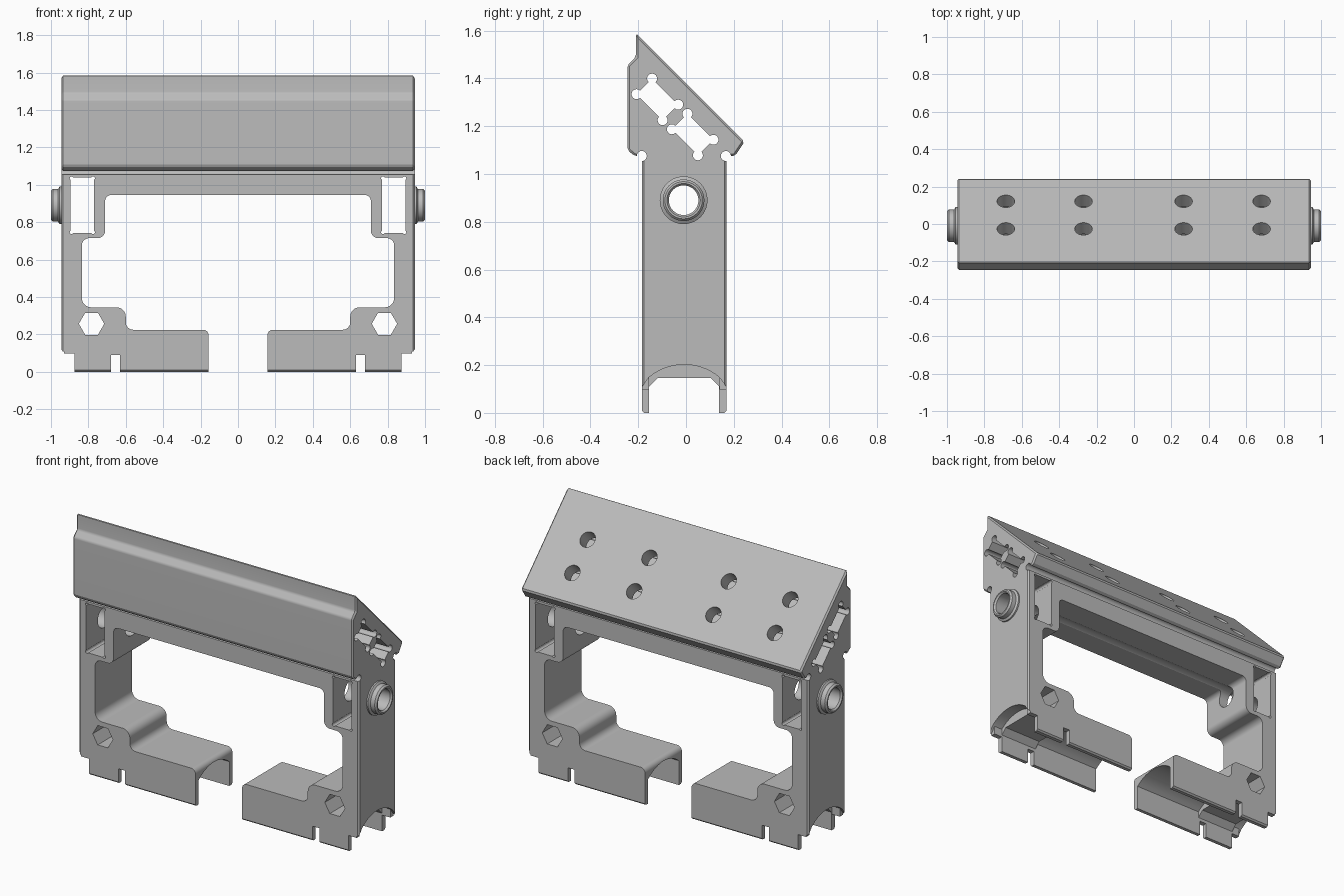
import bpy, bmesh, math
from mathutils import Vector

if "Cube" in bpy.data.objects:
    bpy.data.objects.remove(bpy.data.objects["Cube"], do_unlink=True)

grey = bpy.data.materials.new("plain grey")
grey.use_nodes = True
colour = (0.5, 0.5, 0.5, 1)
grey.diffuse_color = colour
grey.node_tree.nodes["Principled BSDF"].inputs["Base Color"].default_value = colour


def make(name, bm):
    bmesh.ops.recalc_face_normals(bm, faces=bm.faces)
    mesh = bpy.data.meshes.new(name)
    bm.to_mesh(mesh)
    bm.free()
    obj = bpy.data.objects.new(name, mesh)
    obj.data.materials.append(grey)
    bpy.context.collection.objects.link(obj)
    return obj


def prism(name, points, axis, lo, hi):
    """Extrude a closed profile along x (y, z points) or y (x, z points)."""
    bm = bmesh.new()
    place = lambda u, v: (lo, u, v) if axis == "x" else (u, lo, v)
    face = bm.faces.new([bm.verts.new(place(u, v)) for u, v in points])
    out = bmesh.ops.extrude_face_region(bm, geom=[face])
    verts = [g for g in out["geom"] if isinstance(g, bmesh.types.BMVert)]
    step = hi - lo
    bmesh.ops.translate(bm, verts=verts, vec=(step, 0, 0) if axis == "x" else (0, step, 0))
    return make(name, bm)


def rod(name, start, end, radius, sides=32):
    start, end = Vector(start), Vector(end)
    side = (end - start).normalized()
    u = Vector((1, 0, 0)) if abs(side.x) < 0.9 else Vector((0, 1, 0))
    w = side.cross(u)
    bm = bmesh.new()
    rings = []
    for base in (start, end):
        rings.append([bm.verts.new(base + radius * (u * math.cos(t) + w * math.sin(t)))
                      for t in (2 * math.pi * i / sides for i in range(sides))])
    bm.faces.new(rings[0])
    bm.faces.new(rings[1])
    for i in range(sides):
        j = (i + 1) % sides
        bm.faces.new((rings[0][i], rings[0][j], rings[1][j], rings[1][i]))
    return make(name, bm)


def rounded(corners, steps=8):
    """Replace each (u, v, radius) corner by a circular fillet."""
    result = []
    for i, (u, v, r) in enumerate(corners):
        p = Vector((u, v))
        if r == 0:
            result.append((u, v))
            continue
        a = (Vector(corners[i - 1][:2]) - p).normalized()
        b = (Vector(corners[(i + 1) % len(corners)][:2]) - p).normalized()
        centre = p + (a + b) * r
        for k in range(steps + 1):
            t = math.pi / 2 * k / steps
            result.append(tuple(centre - b * r * math.cos(t) - a * r * math.sin(t)))
    return result


def rect(u0, u1, v0, v1):
    return [(u0, v0), (u1, v0), (u1, v1), (u0, v1)]


def apply(obj, mod):
    bpy.context.view_layer.objects.active = obj
    bpy.ops.object.modifier_apply(modifier=mod.name)


def cut(obj, cutter):
    mod = obj.modifiers.new("cut", "BOOLEAN")
    mod.operation, mod.solver, mod.object = "DIFFERENCE", "EXACT", cutter
    apply(obj, mod)
    bpy.data.objects.remove(cutter, do_unlink=True)


def finish(obj):
    bpy.ops.object.select_all(action="DESELECT")
    obj.select_set(True)
    bpy.context.view_layer.objects.active = obj
    bpy.ops.object.shade_smooth_by_angle(angle=math.radians(25))
    mod = obj.modifiers.new("even shading", "WEIGHTED_NORMAL")
    mod.keep_sharp = True


# Frame and slanted head as one chamfered side profile
FRONT, BACK, MID = -0.185, 0.17, -0.0075
outline = [(FRONT, 0), (FRONT, 1.075), (-0.215, 1.075), (-0.245, 1.1), (-0.245, 1.455),
           (-0.21, 1.49), (-0.21, 1.59), (0.245, 1.135), (0.205, 1.075), (BACK, 1.075), (BACK, 0)]
frame = prism("slanted_head_frame", outline, "x", -0.945, 0.945)
bevel = frame.modifiers.new("chamfer", "BEVEL")
bevel.width, bevel.segments, bevel.limit_method = 0.009, 1, "ANGLE"
apply(frame, bevel)

# Stepped opening between the legs and arms
half = [(0.71, 0.945, 0.03), (0.71, 0.715, 0.04), (0.835, 0.715, 0.04), (0.835, 0.345, 0.05),
        (0.6, 0.345, 0.05), (0.6, 0.225, 0.04), (0.157, 0.225, 0.03), (0.157, -0.1, 0)]
cut(frame, prism("opening_cutter", rounded(half + [(-x, z, r) for x, z, r in reversed(half)]),
                 "y", -0.5, 0.5))

# Arched and flat channel profiles under the arms
arc = []
for i in range(17):
    y = -0.1475 + 0.295 * i / 16
    arc.append((MID + y, math.sqrt(0.23 ** 2 - y * y) - 0.028))
lo, hi = arc[0][0], arc[-1][0]
arch = [(lo, -0.1)] + arc + [(hi, -0.1)]
flare = [(-0.25, -0.1), (-0.25, 0.02)] + arc + [(0.235, 0.02), (0.235, -0.1)]
lo, hi = lo + 0.001, hi - 0.001
flat = [(lo, -0.1), (lo, 0.11), (lo + 0.035, 0.145), (hi - 0.035, 0.145), (hi, 0.11), (hi, -0.1)]


def span(name, profile, s, a, b):
    cut(frame, prism(name, profile, "x", min(s * a, s * b), max(s * a, s * b)))


for s in (-1, 1):
    # Underside channels, slots and outer steps
    span("arm_channel_cutter", arch, s, 0.1, 0.62)
    span("outer_channel_cutter", arch, s, 0.875, 1.1)
    span("flat_channel_cutter", flat, s, 0.6, 0.9)
    span("flare_cutter", flare, s, 0.93, 1.1)
    for a, b, top in ((0.632, 0.678, 0.09), (0.875, 1.1, 0.098)):
        cut(frame, prism("slot_cutter", rect(min(s * a, s * b), max(s * a, s * b), -0.1, top),
                         "y", -0.5, 0.5))
    # Rectangular pocket with relieved corners, and hexagonal hole
    x0, x1 = sorted((s * 0.77, s * 0.895))
    cut(frame, prism("pocket_cutter", rect(x0, x1, 0.742, 1.04), "y", -0.5, 0.5))
    for x in (x0 + 0.005, x1 - 0.005):
        for z in (0.747, 1.035):
            cut(frame, rod("relief_cutter", (x, -0.5, z), (x, 0.5, z), 0.01, 12))
    cut(frame, rod("hex_cutter", (s * 0.783, -0.5, 0.257), (s * 0.783, 0.5, 0.257), 0.068, 6))

# Relief grooves where the head meets the frame
for y in (FRONT, BACK - 0.003):
    cut(frame, rod("neck_cutter", (-1.1, y, 1.075), (1.1, y, 1.075), 0.021, 20))

# Two slanted channels through the head, each with four rows of top holes
down, out = Vector((1, -1)).normalized(), Vector((1, 1)).normalized()
for centre in (Vector((-0.12, 1.312)), Vector((0.028, 1.165))):
    corners = [centre + down * 0.077 * a + out * 0.046 * b
               for a, b in ((-1, -1), (1, -1), (1, 1), (-1, 1))]
    cut(frame, prism("head_channel_cutter", [tuple(c) for c in corners], "x", -1.1, 1.1))
    for c in corners:
        cut(frame, rod("relief_cutter", (-1.1, c.x, c.y), (1.1, c.x, c.y), 0.021, 16))
    for x in (-0.685, -0.27, 0.265, 0.682):
        tip = centre + out * 0.3
        cut(frame, rod("top_hole_cutter", (x, centre.x, centre.y), (x, tip.x, tip.y), 0.047))

# Pivot bore through both legs
PIVOT = Vector((0, -0.01, 0.89))
cut(frame, rod("bore_cutter", PIVOT - Vector((1.1, 0, 0)), PIVOT + Vector((1.1, 0, 0)), 0.063, 40))
finish(frame)

# Turned collar around the bore on each side
collar = [(0.063, 0.93), (0.1, 0.93), (0.1, 0.954), (0.087, 0.962), (0.087, 0.99),
          (0.078, 1.0), (0.07, 1.0), (0.062, 0.99)]
for side, s in (("left", 1), ("right", -1)):
    bm = bmesh.new()
    loops = []
    for i in range(40):
        t = 2 * math.pi * i / 40
        loops.append([bm.verts.new(PIVOT + Vector((s * x, r * math.cos(t), r * math.sin(t))))
                      for r, x in collar])
    for i in range(40):
        a, b = loops[i], loops[(i + 1) % 40]
        for k in range(len(collar)):
            n = (k + 1) % len(collar)
            bm.faces.new((a[k], a[n], b[n], b[k]))
    finish(make(side + "_pivot_collar", bm))
